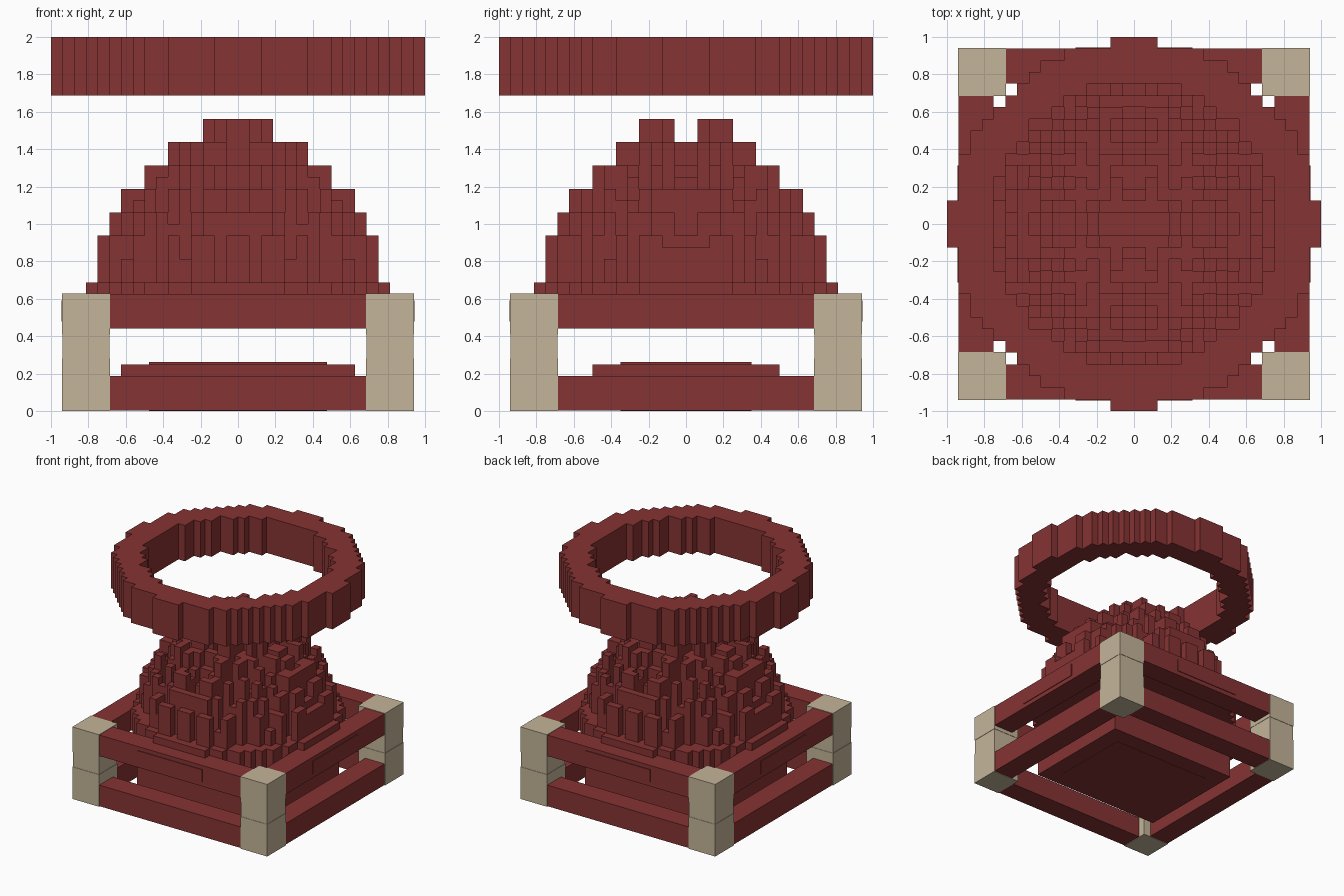
import bpy, bmesh, random

random.seed(11)
V = 1 / 16  # block size

cube = bpy.data.objects.get("Cube")
if cube:
    bpy.data.objects.remove(cube, do_unlink=True)


def material(name, rgb):
    m = bpy.data.materials.new(name)
    m.use_nodes = True
    m.diffuse_color = (*rgb, 1)
    m.node_tree.nodes["Principled BSDF"].inputs["Base Color"].default_value = (*rgb, 1)
    return m


RED = material("dark_red", (0.24, 0.033, 0.033))
TAN = material("sandstone_tan", (0.55, 0.46, 0.32))


def finish(name, bm, mat):
    me = bpy.data.meshes.new(name)
    bm.to_mesh(me)
    bm.free()
    me.materials.append(mat)
    bpy.context.collection.objects.link(bpy.data.objects.new(name, me))


def box(name, lo, hi, mat):
    bm = bmesh.new()
    bmesh.ops.create_cube(bm, size=1)
    for v in bm.verts:
        v.co = [lo[k] + (v.co[k] + 0.5) * (hi[k] - lo[k]) for k in range(3)]
    finish(name, bm, mat)


def column_field(name, quarter, z0, mat):
    """Blocky columns from z0 up, given as {(i, j): top} for one quarter."""
    cells = {}
    for (i, j), top in quarter.items():
        for a in (i, -1 - i):
            for b in (j, -1 - j):
                cells[a, b] = top
    bm = bmesh.new()

    def quad(*pts):
        bm.faces.new([bm.verts.new(p) for p in pts])

    for (i, j), t in cells.items():
        x0, x1, y0, y1 = i * V, (i + 1) * V, j * V, (j + 1) * V
        quad((x0, y0, t), (x1, y0, t), (x1, y1, t), (x0, y1, t))
        quad((x0, y1, z0), (x1, y1, z0), (x1, y0, z0), (x0, y0, z0))
        sides = {(0, -1): ((x0, y0), (x1, y0)), (1, 0): ((x1, y0), (x1, y1)),
                 (0, 1): ((x1, y1), (x0, y1)), (-1, 0): ((x0, y1), (x0, y0))}
        for (di, dj), (p, q) in sides.items():
            low = cells.get((i + di, j + dj), z0)
            if low < t:
                quad((*p, low), (*q, low), (*q, t), (*p, t))
    finish(name, bm, mat)


def r2(i, j):
    return (i + 0.5) ** 2 + (j + 0.5) ** 2


# Floating ring: stepped circle with a round opening
outer = [16, 16, 15, 15, 15, 15, 14, 14, 13, 12, 11, 10, 9, 8, 6, 2]
ring = {(i, j): 2.0 for i in range(16) for j in range(outer[i]) if r2(i, j) > 146}
column_field("floating_ring", ring, 1.6875, RED)

# Jagged mound: columns under a stepped dome, mirrored in both directions
levels = [(6, 23), (8, 21), (10, 19), (11, 17), (12, 15), (13, 11)]
mound = {}
for i in range(13):
    for j in range(13):
        hull = next((h for r, h in levels if r2(i, j) < r * r + 0.6), None)
        if hull is None:
            continue
        drop = 0 if min(i, j) == 2 else random.choice((0, 0, 1, 2, 4, 6, 8))
        top = max(11, hull - drop)
        if i < 3 and j < 1:
            top = 21                      # sunken centre
        elif (i < 3 and j == 1) or (i, j) in ((1, 2), (1, 3)):
            top = 25                      # twin summit
        mound[i, j] = top * V
column_field("jagged_mound", mound, 0.5, RED)

# Square frame: upper and lower beams on each side
P, B, W = 0.6875, 0.75, 0.9375
for level, z0, z1 in (("lower", 0.004, 0.1875), ("upper", 0.4425, 0.625)):
    for side, s in (("front", -1), ("back", 1)):
        ys = sorted((s * B, s * W))
        box(f"{level}_{side}_beam", (-P, ys[0], z0), (P, ys[1], z1), RED)
    for side, s in (("right", -1), ("left", 1)):
        xs = sorted((s * B, s * W))
        box(f"{level}_{side}_beam", (xs[0], -P, z0), (xs[1], P, z1), RED)

# Thin raised panels on the upper beams
for side, s in (("front", -1), ("back", 1)):
    ys = sorted((s * (W - 0.002), s * (W + 0.006)))
    box(f"{side}_panel", (-0.3125, ys[0], 0.48), (0.3125, ys[1], 0.59), RED)
for side, s in (("right", -1), ("left", 1)):
    xs = sorted((s * (W - 0.002), s * (W + 0.006)))
    box(f"{side}_panel", (xs[0], -0.3125, 0.48), (xs[1], 0.3125, 0.59), RED)

# Corner posts: three stacked blocks, the middle one slightly slimmer
for fb, sy in (("front", -1), ("back", 1)):
    for lr, sx in (("right", -1), ("left", 1)):
        for part, z0, z1, g in (("foot", 0, 0.28, 0.004), ("shaft", 0.28, 0.41, 0.001),
                                ("cap", 0.41, 0.629, 0.004)):
            xs = sorted((sx * (P - g), sx * (W + g)))
            ys = sorted((sy * (P - g), sy * (W + g)))
            box(f"{fb}_{lr}_post_{part}", (xs[0], ys[0], z0), (xs[1], ys[1], z1), TAN)

# Stepped floor slab inside the frame
box("floor_slab", (-0.625, -0.5, 0.003), (0.625, 0.5, 0.25), RED)
box("floor_inlay", (-0.475, -0.35, 0.001), (0.475, 0.35, 0.263), RED)
